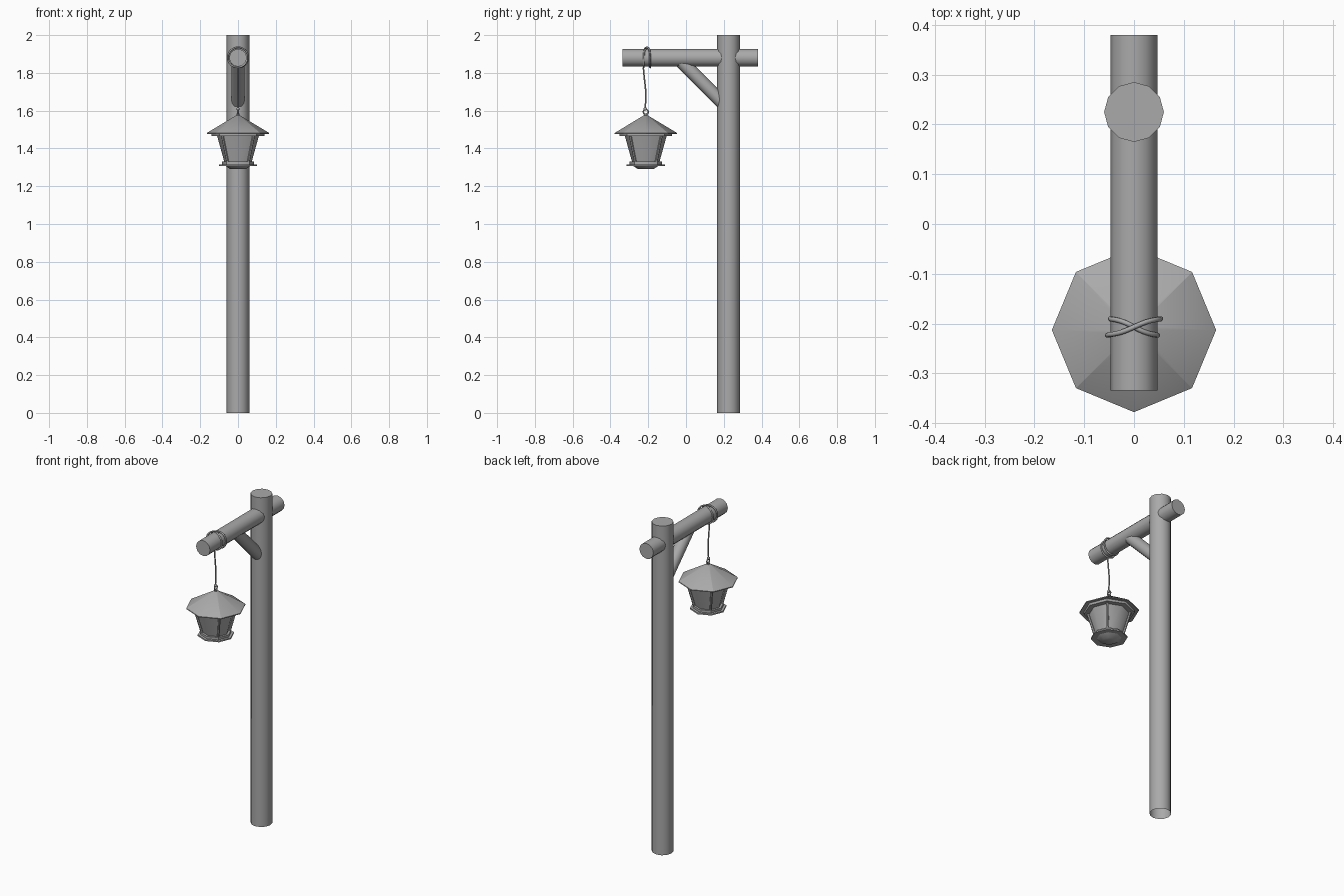
import bpy, bmesh, math
from mathutils import Vector

cube = bpy.data.objects.get("Cube")
if cube:
    bpy.data.objects.remove(cube, do_unlink=True)

grey = bpy.data.materials.new("plain grey")
grey.use_nodes = True
COLOUR = (0.4, 0.4, 0.4, 1)
grey.diffuse_color = COLOUR
grey.node_tree.nodes["Principled BSDF"].inputs["Base Color"].default_value = COLOUR

POST_Y, BEAM_Z, LAMP_Y, ROPE_Y = 0.225, 1.88, -0.213, -0.207


def add_mesh(name, bm, angle=40, sharp_corners=False):
    """Smooth shaded object; sharp_corners also creases edges running up the diagonals."""
    bmesh.ops.recalc_face_normals(bm, faces=bm.faces)
    for f in bm.faces:
        f.smooth = True
    for e in bm.edges:
        a, b = (v.co for v in e.verts)
        mid = (a + b) / 2
        diagonal = abs(abs(mid.x) - abs(mid.y)) < 0.001 and abs(a.z - b.z) > 0.01
        steep = e.calc_face_angle(math.pi) > math.radians(angle)
        e.smooth = not (steep or (sharp_corners and diagonal))
    me = bpy.data.meshes.new(name)
    bm.to_mesh(me)
    bm.free()
    me.materials.append(grey)
    ob = bpy.data.objects.new(name, me)
    bpy.context.collection.objects.link(ob)
    return ob


def log(name, start, end, radius, sides=12, open_start=False):
    """Round bar between two points."""
    start, end = Vector(start), Vector(end)
    axis = end - start
    bm = bmesh.new()
    bmesh.ops.create_cone(bm, cap_ends=True, segments=sides, radius1=radius,
                          radius2=radius, depth=axis.length)
    if open_start:
        caps = [f for f in bm.faces if f.calc_center_median().z < -axis.length * 0.49]
        bmesh.ops.delete(bm, geom=caps, context='FACES')
    ob = add_mesh(name, bm)
    ob.location = (start + end) / 2
    ob.rotation_euler = axis.to_track_quat('Z', 'Y').to_euler()
    return ob


def octagon(name, profile, angle=50):
    """Eight-sided turned part from (radius, height) pairs, corners on the axes."""
    bm = bmesh.new()
    rings = [[bm.verts.new((r * math.cos(i * math.pi / 4), r * math.sin(i * math.pi / 4), z))
              for i in range(8)] for r, z in profile]
    for low, high in zip(rings, rings[1:]):
        for i in range(8):
            j = (i + 1) % 8
            bm.faces.new((low[i], low[j], high[j], high[i]))
    bm.faces.new(rings[0])
    bm.faces.new(rings[-1])
    ob = add_mesh(name, bm, angle, sharp_corners=True)
    ob.location.y = LAMP_Y
    return ob


def rope(name, points, radius=0.005, cyclic=False):
    cu = bpy.data.curves.new(name, 'CURVE')
    cu.dimensions = '3D'
    cu.bevel_depth = radius
    cu.bevel_resolution = 2
    cu.use_fill_caps = True
    cu.resolution_u = 3
    sp = cu.splines.new('NURBS')
    sp.points.add(len(points) - 1)
    for p, co in zip(sp.points, points):
        p.co = (*co, 1)
    sp.use_cyclic_u = cyclic
    sp.use_endpoint_u = not cyclic
    sp.order_u = 3
    cu.materials.append(grey)
    ob = bpy.data.objects.new(name, cu)
    bpy.context.collection.objects.link(ob)
    return ob


# Timber frame
log("post", (0, POST_Y, 0), (0, POST_Y, 2), 0.06, open_start=True)
log("beam", (0, -0.335, BEAM_Z), (0, 0.38, BEAM_Z), 0.047)
log("brace", (0, -0.03, 1.865), (0, 0.2, 1.635), 0.035)

# Lantern: shallow hollow roof, tapered glass body, base tray
octagon("lantern_roof", [(0.12, 1.484), (0.165, 1.477), (0.165, 1.482), (0.012, 1.574)], 35)
octagon("roof_rim", [(0.115, 1.466), (0.14, 1.466), (0.14, 1.482), (0.115, 1.482)])
octagon("lantern_glass", [(0.07, 1.32), (0.113, 1.475)])
octagon("base_rail", [(0.086, 1.315), (0.086, 1.33), (0.07, 1.33)])
octagon("base_tray", [(0.101, 1.308), (0.101, 1.316)])
octagon("base_foot", [(0.04, 1.29), (0.07, 1.309)], 60)

# Four corner bars on the diagonals
for k in range(4):
    a = math.pi / 4 + k * math.pi / 2
    c, s = math.cos(a), math.sin(a)
    log("corner_bar_%d" % (k + 1), (0.076 * c, LAMP_Y + 0.076 * s, 1.322),
        (0.119 * c, LAMP_Y + 0.119 * s, 1.475), 0.007, 6)

# Hanging ring with a small collar
ring = [(0, LAMP_Y + 0.013 * math.cos(t * math.pi / 6), 1.594 + 0.014 * math.sin(t * math.pi / 6))
        for t in range(12)]
rope("hanging_ring", ring, 0.004, True)
log("ring_collar", (0, LAMP_Y, 1.568), (0, LAMP_Y, 1.584), 0.009, 8)

# Rope wound twice round the beam, crossing on top
turns = []
for i in range(64):
    t = i * math.pi / 16
    r = 0.051 + 0.004 * math.cos(t / 2)
    y = ROPE_Y + 0.017 * math.tanh(3 * math.sin(t / 2))
    turns.append((r * math.sin(t), y, BEAM_Z + r * math.cos(t)))
rope("rope_wrap", turns, 0.005, True)

# Hanging rope with a knot at the ring
rope("hanging_rope", [(0, -0.226, 1.83), (0, -0.222, 1.78), (0, -0.212, 1.7),
                      (0, -0.213, 1.65), (0, -0.217, 1.604)], 0.004)
bm = bmesh.new()
bmesh.ops.create_uvsphere(bm, u_segments=10, v_segments=6, radius=0.009)
knot = add_mesh("rope_knot", bm, 60)
knot.location = (0, -0.216, 1.609)
